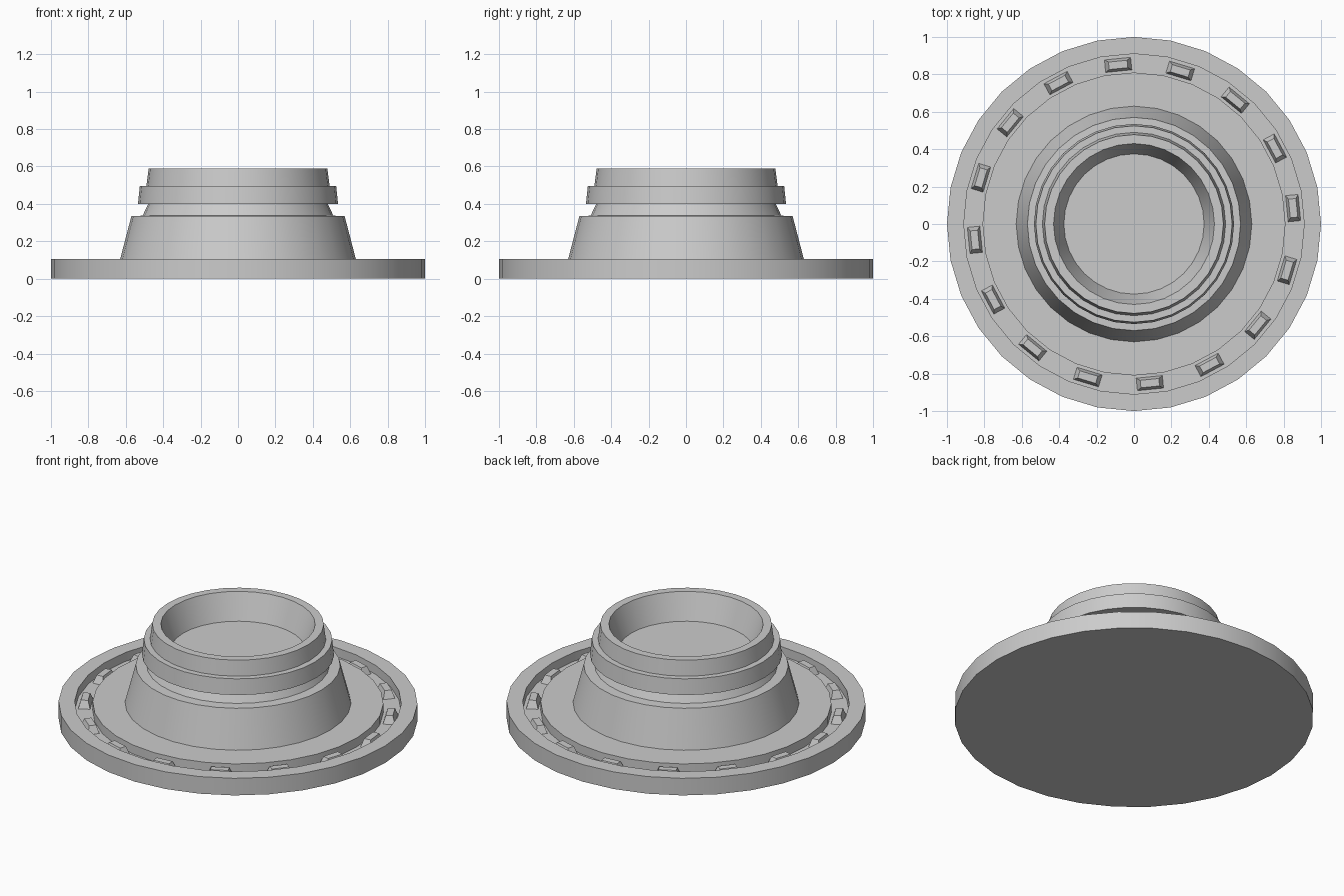
import bpy, bmesh, math
from mathutils import Matrix

if "Cube" in bpy.data.objects:
    bpy.data.objects.remove(bpy.data.objects["Cube"])

SIDES = 32

grey = bpy.data.materials.new("light_grey")
grey.diffuse_color = (0.6, 0.6, 0.6, 1)
grey.use_nodes = True
grey.node_tree.nodes["Principled BSDF"].inputs["Base Color"].default_value = grey.diffuse_color


def finish(bm, name, smooth):
    bmesh.ops.recalc_face_normals(bm, faces=bm.faces)
    me = bpy.data.meshes.new(name)
    bm.to_mesh(me)
    bm.free()
    ob = bpy.data.objects.new(name, me)
    bpy.context.collection.objects.link(ob)
    me.materials.append(grey)
    if smooth:
        bpy.ops.object.select_all(action='DESELECT')
        ob.select_set(True)
        bpy.context.view_layer.objects.active = ob
        bpy.ops.object.shade_smooth_by_angle(angle=math.radians(30))
    return ob


def lathe(name, profile):
    """Revolve (radius, z) points and cap both ends."""
    bm = bmesh.new()
    rings = []
    for r, z in profile:
        rings.append([bm.verts.new((r * math.cos(2 * math.pi * i / SIDES),
                                    r * math.sin(2 * math.pi * i / SIDES), z))
                      for i in range(SIDES)])
    for a, b in zip(rings, rings[1:]):
        for i in range(SIDES):
            j = (i + 1) % SIDES
            bm.faces.new((a[i], a[j], b[j], b[i]))
    bm.faces.new(rings[0])
    bm.faces.new(rings[-1])
    return finish(bm, name, True)


# Round base with groove, conical hub, neck, collar and hollow rim
lathe("base_and_hub", [
    (1.0, 0), (1.0, 0.105), (0.91, 0.105), (0.91, 0.05),
    (0.81, 0.05), (0.81, 0.105), (0.63, 0.105), (0.57, 0.335),
    (0.51, 0.337), (0.48, 0.40), (0.535, 0.40), (0.525, 0.495),
    (0.49, 0.495), (0.478, 0.588), (0.43, 0.588), (0.375, 0.43),
])

# Tapered studs spaced round the groove
bm = bmesh.new()
for k in range(16):
    turn = Matrix.Rotation(math.radians(5.7 + 22.5 * k), 4, 'Z')
    geo = bmesh.ops.create_cube(bm, size=1)
    for v in geo["verts"]:
        top = v.co.z > 0
        v.co.x = 0.855 + v.co.x * (0.04 if top else 0.07)
        v.co.y *= 0.10 if top else 0.145
        v.co.z = 0.095 if top else 0.045
        v.co = turn @ v.co
finish(bm, "groove_studs", False)
